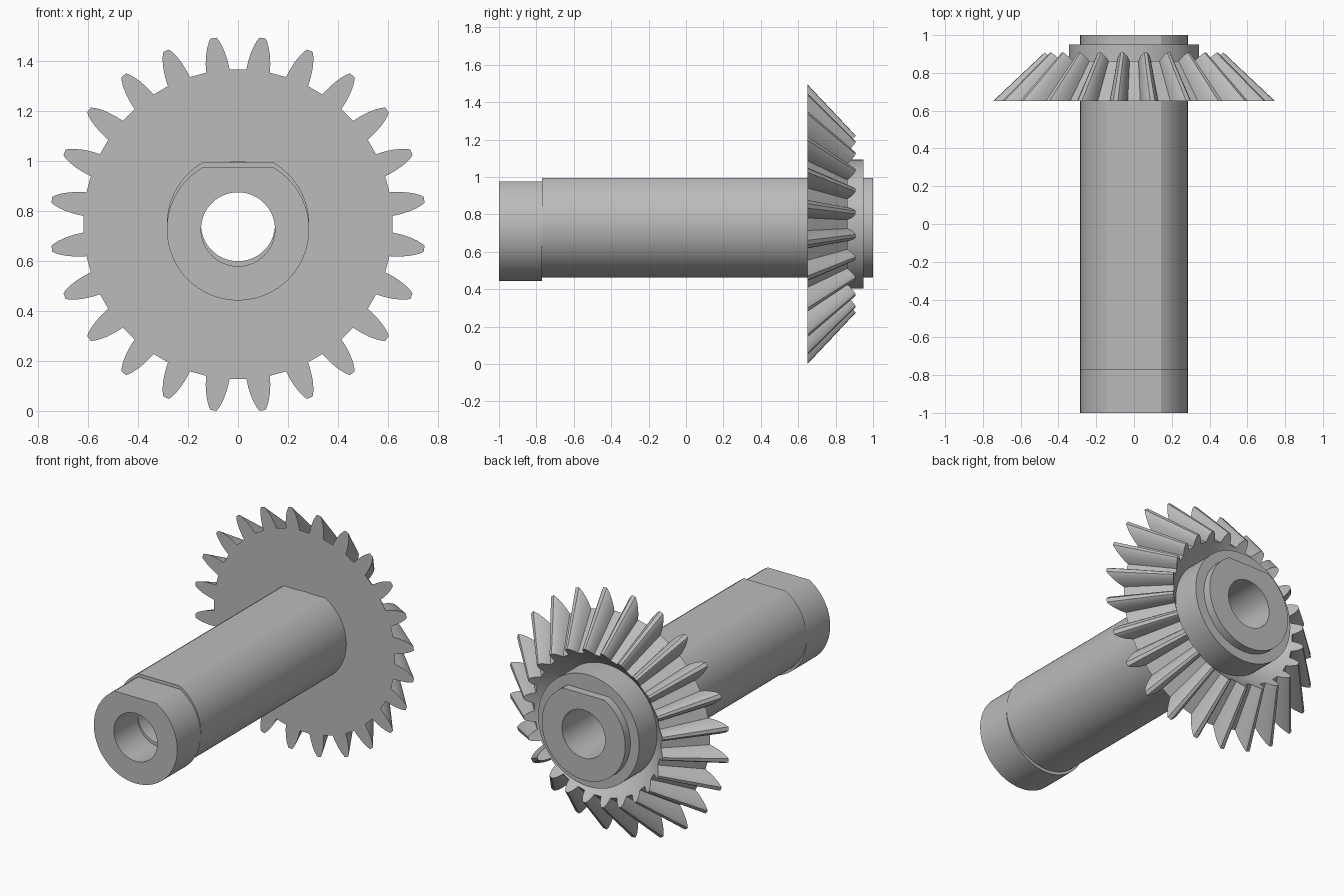
import bpy, bmesh, math

if "Cube" in bpy.data.objects:
    bpy.data.objects.remove(bpy.data.objects["Cube"], do_unlink=True)

AXIS_Z = 0.748
BORE = 0.148
SHAFT_R = 0.285
FLAT = 0.247
TEETH = 24

steel = bpy.data.materials.new("grey steel")
steel.use_nodes = True
steel.diffuse_color = (0.5, 0.5, 0.5, 1)
steel.node_tree.nodes["Principled BSDF"].inputs["Base Color"].default_value = (0.5, 0.5, 0.5, 1)


def loft(name, rings, z):
    """Join rings of (angle, radius, y) around the y axis into a closed hollow solid."""
    bm = bmesh.new()
    loops = [[bm.verts.new((r * math.sin(a), y, z + r * math.cos(a))) for a, r, y in ring]
             for ring in rings]
    n = len(loops[0])
    for k, low in enumerate(loops):
        high = loops[(k + 1) % len(loops)]
        for i in range(n):
            j = (i + 1) % n
            bm.faces.new((low[i], low[j], high[j], high[i]))
    bmesh.ops.recalc_face_normals(bm, faces=bm.faces)
    mesh = bpy.data.meshes.new(name)
    bm.to_mesh(mesh)
    bm.free()
    mesh.materials.append(steel)
    obj = bpy.data.objects.new(name, mesh)
    bpy.context.collection.objects.link(obj)
    bpy.ops.object.select_all(action='DESELECT')
    obj.select_set(True)
    bpy.context.view_layer.objects.active = obj
    bpy.ops.object.shade_smooth_by_angle(angle=math.radians(24))
    return obj


def tube(name, outline, inner, y0, y1, z):
    """Straight tube from an outline of (angle, radius) with a round bore."""
    rings = [[(a, r, y) for a, r in outline] for y in (y0, y1)]
    bores = [[(a, inner, y) for a, r in outline] for y in (y1, y0)]
    loft(name, rings + bores, z)


# Round outline cut by a flat on top
corner = math.acos(FLAT / SHAFT_R)
d_outline = [(corner + (2 * math.pi - 2 * corner) * i / 80, SHAFT_R) for i in range(81)]
for i in range(1, 16):
    a = -corner + 2 * corner * i / 16
    d_outline.append((a, FLAT / math.cos(a)))
circle = [(2 * math.pi * i / 96, 0.345) for i in range(96)]

# Shaft, its slightly lower front end, and the rear collar
tube("shaft_front_end", d_outline, BORE, -1.0, -0.77, AXIS_Z - 0.02)
tube("main_shaft", d_outline, BORE, -0.77, 1.0, AXIS_Z)
tube("rear_collar", circle, 0.2, 0.74, 0.95, AXIS_Z)

# Bevel gear: half tooth as (radius, half angle), mirrored and repeated
half_tooth = [(0.62, 0.077), (0.655, 0.068), (0.69, 0.055), (0.72, 0.040),
              (0.741, 0.026), (0.752, 0.016)]
profile = []
for t in range(TEETH):
    mid = 2 * math.pi * (t + 0.5) / TEETH
    profile += [(mid - h, r) for r, h in half_tooth]
    profile += [(mid + h, r) for r, h in reversed(half_tooth)]

FRONT, APEX = 0.65, 0.704   # front plane and depth of the cone apex behind it


def taper(a, r):
    """Slide a front point toward the apex until it meets the dished back cone."""
    t = (r - 0.22) / (APEX + r)
    return a, r * (1 - t), FRONT + APEX * t


loft("bevel_gear", [
    [(a, 0.25, FRONT) for a, r in profile],
    [(a, r, FRONT) for a, r in profile],
    [taper(a, r) for a, r in profile],
    [(a, 0.32, 0.75) for a, r in profile],
    [(a, 0.25, 0.75) for a, r in profile],
], AXIS_Z)
